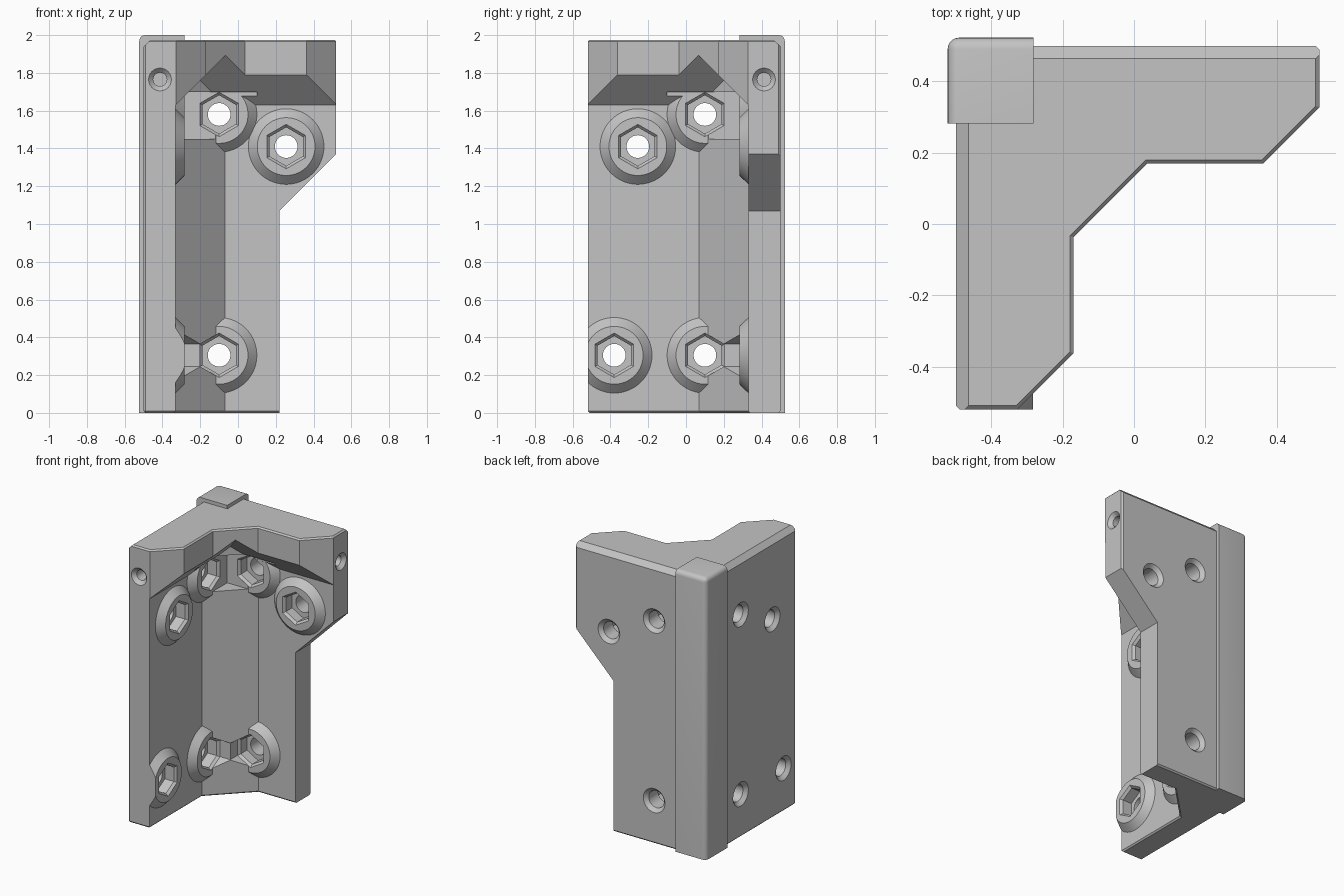
import bpy, bmesh, math
from mathutils import Vector

cube = bpy.data.objects.get("Cube")
if cube:
    bpy.data.objects.remove(cube, do_unlink=True)

grey = bpy.data.materials.new("plain_grey")
grey.use_nodes = True
colour = (0.55, 0.55, 0.55, 1)
grey.diffuse_color = colour
grey.node_tree.nodes["Principled BSDF"].inputs["Base Color"].default_value = colour

TOP, END, OUT = 1.975, 0.52, 0.5      # top height, wall end, outer faces
WALL = 0.17                           # wall thickness
BOSS = 0.217                          # boss top, measured from outer face


def to_object(bm, name):
    bmesh.ops.recalc_face_normals(bm, faces=bm.faces[:])
    mesh = bpy.data.meshes.new(name)
    bm.to_mesh(mesh)
    bm.free()
    obj = bpy.data.objects.new(name, mesh)
    bpy.context.scene.collection.objects.link(obj)
    return obj


def hull(points, name="helper"):
    """Convex solid around the points."""
    bm = bmesh.new()
    for p in points:
        bm.verts.new(p)
    res = bmesh.ops.convex_hull(bm, input=bm.verts[:])
    inner = [g for g in res["geom_interior"] if isinstance(g, bmesh.types.BMVert)]
    bmesh.ops.delete(bm, geom=inner, context="VERTS")
    bmesh.ops.dissolve_limit(bm, angle_limit=0.01, verts=bm.verts[:], edges=bm.edges[:])
    return to_object(bm, name)


def combine(target, tool, operation="DIFFERENCE"):
    """Bake one boolean and drop the tool."""
    mod = target.modifiers.new("bool", "BOOLEAN")
    mod.operation, mod.solver, mod.object = operation, "EXACT", tool
    bpy.context.view_layer.objects.active = target
    bpy.ops.object.modifier_apply(modifier=mod.name)
    bpy.data.objects.remove(tool, do_unlink=True)


def place(side, u, d, z):
    """u runs along a wall, d goes inward from its outer face."""
    return Vector((u, OUT - d, z)) if side == "back" else Vector((d - OUT, -u, z))


def rod(side, u, z, rings, n=48):
    """Turned solid through a wall; rings are (depth, radius)."""
    pts = []
    for d, r in rings:
        for i in range(n):
            a = 2 * math.pi * i / n
            pts.append(place(side, u + r * math.sin(a), d, z + r * math.cos(a)))
    return hull(pts)


def end_rod(side, d, z, rings, n=32):
    """Turned solid along a wall, from its free end."""
    pts = []
    for u, r in rings:
        for i in range(n):
            a = 2 * math.pi * i / n
            pts.append(place(side, u, d + r * math.sin(a), z + r * math.cos(a)))
    return hull(pts)


def block(lo, hi):
    return hull([(x, y, z) for x in (lo[0], hi[0]) for y in (lo[1], hi[1])
                 for z in (lo[2], hi[2])])


# L-shaped body at the full thickness of the top shelf
half = [(-0.17, -0.037), (-0.17, -0.363), (-0.327, -END), (-OUT, -END)]
profile = half[::-1] + [(-y, -x) for x, y in half] + [(-OUT, OUT)]
bm = bmesh.new()
base = bm.faces.new([bm.verts.new((x, y, 0)) for x, y in profile])
res = bmesh.ops.extrude_face_region(bm, geom=[base])
bmesh.ops.translate(bm, vec=(0, 0, TOP),
                    verts=[g for g in res["geom"] if isinstance(g, bmesh.types.BMVert)])
bm.normal_update()
edges = []
for e in bm.edges:
    a, b = e.verts
    mid = (a.co + b.co) / 2
    flat = abs(a.co.z - b.co.z) < 0.01
    corner = (mid - Vector((-OUT, -END, mid.z))).length < 0.01 \
        or (mid - Vector((END, OUT, mid.z))).length < 0.01
    if flat or corner:
        edges.append(e)
bmesh.ops.recalc_face_normals(bm, faces=bm.faces[:])
bmesh.ops.bevel(bm, geom=edges, offset=0.01, segments=1, affect="EDGES")
body = to_object(bm, "corner_bracket")

# Wide chamfer on the outer top edges
for side in ("back", "left"):
    combine(body, hull([place(side, u, d, z) for u in (-0.8, 0.8)
                        for d, z in ((-0.05, 1.89), (-0.05, 2.05), (0.11, 2.05))]))

# Inner cavity with a sloping roof that rises towards the inner corner
w = OUT - WALL
diag = 0.07
far = 0.9


def roof(x, y):
    return 1.63 + min(w - y, x + w)


mid_x = (-w - diag) / 2
plan = [(-w, diag), (mid_x, -mid_x), (-diag, w), (far, w), (far, -far), (-w, -far)]
combine(body, hull([(x, y, z) for x, y in plan for z in (-0.1, roof(x, y))]))

# Thin chamfer around the cavity foot
g = 0.02
wide = [(-w - g, diag + g / 2), (-diag - g / 2, w + g), (far, w + g), (far, -far), (-w - g, -far)]
tight = [p for i, p in enumerate(plan) if i != 1]
combine(body, hull([(x, y, 0.01) for x, y in tight] + [(x, y, -0.01) for x, y in wide]))

# Cut-away lower end of the back wall
combine(body, hull([(x, y, z) for y in (0, 0.8) for x, z in
                    ((0.22, -0.1), (0.22, 1.07), (0.7, 1.55), (0.7, -0.1))]))

# Raised corner post with rounded outer edges
p0, p1 = -0.523, -0.282
bm = bmesh.new()
bmesh.ops.create_cube(bm, size=1)
for v in bm.verts:
    v.co = (p0 if v.co.x < 0 else p1, -p0 if v.co.y > 0 else -p1, 2 if v.co.z > 0 else 0)


def on_outside(e):
    hits = [all(abs(v.co.x - p0) < 0.001 for v in e.verts),
            all(abs(v.co.y + p0) < 0.001 for v in e.verts),
            all(v.co.z > 1.9 for v in e.verts)]
    return sum(hits) == 2


bmesh.ops.bevel(bm, geom=[e for e in bm.edges if on_outside(e)], offset=0.032,
                segments=5, profile=0.5, affect="EDGES")
combine(body, to_object(bm, "post"), "UNION")

# Screw positions: wall, distance along it, height
screws = [(s, u, z) for s in ("back", "left")
          for u, z in ((-0.1, 1.58), (0.255, 1.41), (-0.1, 0.305))]
screws.append(("left", 0.38, 0.305))

# Conical bosses
for side, u, z in screws:
    combine(body, rod(side, u, z, [(0.1, 0.2), (WALL, 0.2), (BOSS, 0.153)], 64), "UNION")
combine(body, block((-0.9, -0.9, -0.1), (0.1, -END, 1.6)))

# Tool clearance in the inner corner
combine(body, block((p1, -0.1, 1.45), (0.1, -p1, 1.70)))

# Hexagonal nut pockets and countersunk through holes
for side, u, z in screws:
    combine(body, rod(side, u, z, [(0.13, 0.102), (0.3, 0.102)], 6))
    combine(body, rod(side, u, z, [(0.2, 0.102), (BOSS, 0.118), (0.45, 0.118)], 6))
    combine(body, rod(side, u, z, [(-0.1, 0.06), (0.2, 0.06)]))
    combine(body, rod(side, u, z, [(-0.01, 0.095), (0.027, 0.058)]))

# Blind holes in the wall ends
for side in ("back", "left"):
    combine(body, end_rod(side, 0.087, 1.765, [(END - 0.25, 0.036), (END + 0.1, 0.036)]))
    combine(body, end_rod(side, 0.087, 1.765, [(END - 0.025, 0.036), (END + 0.01, 0.07)]))

# Finish
body.data.materials.clear()
body.data.materials.append(grey)
for f in body.data.polygons:
    f.material_index = 0
bpy.ops.object.select_all(action="DESELECT")
body.select_set(True)
bpy.context.view_layer.objects.active = body
bpy.ops.object.shade_smooth_by_angle(angle=math.radians(25))
